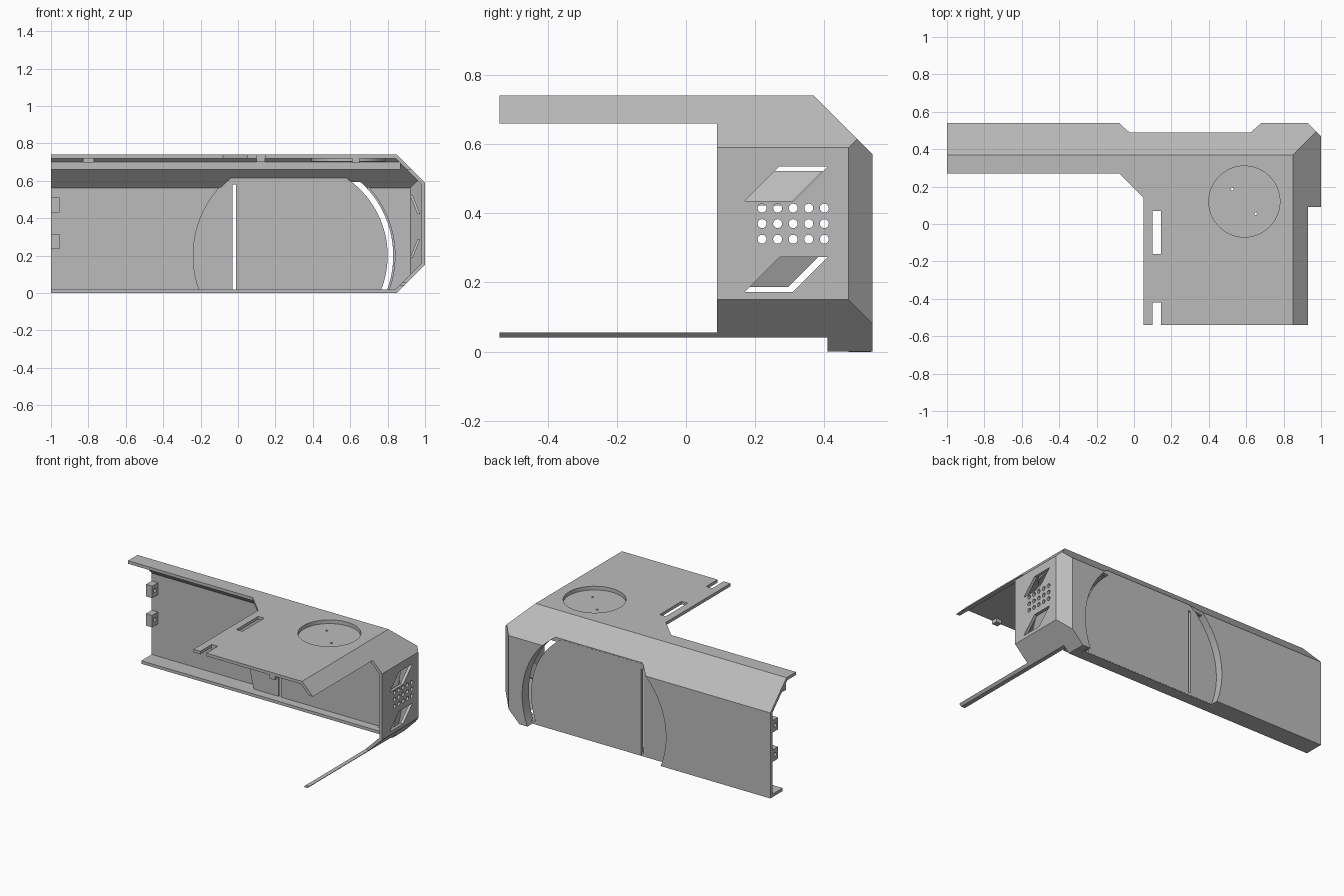
import bpy, bmesh, math
from mathutils import Vector

old = bpy.data.objects.get("Cube")
if old:
    bpy.data.objects.remove(old)

grey = bpy.data.materials.new("plain_grey")
grey.use_nodes = True
colour = (0.5, 0.5, 0.5, 1)
grey.diffuse_color = colour
grey.node_tree.nodes["Principled BSDF"].inputs["Base Color"].default_value = colour


def make(name, bm):
    bmesh.ops.recalc_face_normals(bm, faces=bm.faces)
    mesh = bpy.data.meshes.new(name)
    bm.to_mesh(mesh)
    bm.free()
    mesh.materials.append(grey)
    obj = bpy.data.objects.new(name, mesh)
    bpy.context.collection.objects.link(obj)
    return obj


def prism(name, points, axis, low, high):
    """Extrude a flat outline along axis x, y or z."""
    place = {"x": lambda a, b, c: (c, a, b),
             "y": lambda a, b, c: (a, c, b),
             "z": lambda a, b, c: (a, b, c)}[axis]
    bm = bmesh.new()
    face = bm.faces.new([bm.verts.new(place(a, b, low)) for a, b in points])
    grown = bmesh.ops.extrude_face_region(bm, geom=[face])
    moved = [g for g in grown["geom"] if isinstance(g, bmesh.types.BMVert)]
    bmesh.ops.translate(bm, verts=moved, vec=place(0, 0, high - low))
    return make(name, bm)


def box(name, x, y, z):
    return prism(name, [(x[0], y[0]), (x[1], y[0]), (x[1], y[1]), (x[0], y[1])], "z", *z)


def arc(cx, cy, r, start, end, steps):
    return [(cx + r * math.cos(start + (end - start) * i / steps),
             cy + r * math.sin(start + (end - start) * i / steps)) for i in range(steps + 1)]


def circle(cx, cy, r, steps=48):
    return arc(cx, cy, r, 0, math.tau, steps)[:-1]


def cut(obj, cutters):
    """Subtract the cutters, bake the result and remove them."""
    for c in cutters:
        c.hide_render = True
        mod = obj.modifiers.new("cut", "BOOLEAN")
        mod.operation = "DIFFERENCE"
        mod.solver = "EXACT"
        mod.object = c
    bpy.context.view_layer.update()
    graph = bpy.context.evaluated_depsgraph_get()
    mesh = bpy.data.meshes.new_from_object(obj.evaluated_get(graph))
    obj.modifiers.clear()
    obj.data = mesh
    for c in cutters:
        bpy.data.objects.remove(c)


def chamfered_block(name, inset, left, front):
    """Box with bevelled planes, shrunk by inset on the closed sides."""
    bm = bmesh.new()
    bmesh.ops.create_cube(bm, size=8)
    planes = [((1, 0, 0), 1), ((0, 1, 0), 0.54), ((0, 0, 1), 0.74), ((0, 0, -1), 0),
              ((0, 1, 1), 1.11), ((1, 0, 1), 1.59), ((1, 0, -1), 0.85), ((1, 1, 0), 1.47)]
    cuts = [(Vector(n).normalized(), d / Vector(n).length - inset) for n, d in planes]
    cuts += [(Vector((-1, 0, 0)), left), (Vector((0, -1, 0)), front)]
    for n, d in cuts:
        bmesh.ops.bisect_plane(bm, geom=bm.verts[:] + bm.edges[:] + bm.faces[:],
                               plane_co=n * d, plane_no=n, clear_outer=True)
        bmesh.ops.holes_fill(bm, edges=[e for e in bm.edges if e.is_boundary])
    return make(name, bm)


# Folded outer shell, open at the front and at one end
shell = chamfered_block("outer_shell", 0, 1, 0.54)
cutters = [chamfered_block("inside", 0.02, 1.2, 0.7)]
cutters.append(prism("front_corner_cut", [(-1.1, -0.7), (0.05, -0.7), (0.05, 0.14),
                                          (-0.08, 0.27), (-1.1, 0.27)], "z", -0.1, 0.9))
cutters.append(box("side_opening", (0, 1.1), (-0.7, 0.09), (0.055, 0.66)))
cutters.append(box("floor_opening", (-1.1, 1.1), (-0.7, 0.41), (-0.1, 0.04)))

# Round recess in the back wall and round well in the top
WX, WZ, WR = 0.3, 0.2, 0.53
cutters.append(prism("back_recess", circle(WX, WZ, WR, 96), "y", 0.488, 0.7))
cutters.append(prism("top_well", circle(0.59, 0.12, 0.19, 64), "z", 0.69, 0.8))

# Slots in the top plate
for y0, y1 in ((-0.16, 0.07), (-0.6, -0.42)):
    cutters.append(box("slot", (0.1, 0.145), (y0, y1), (0.65, 0.8)))

# Vents in the end panel
for row in range(3):
    for col in range(5):
        cutters.append(prism("vent_hole", circle(0.22 + 0.045 * col, 0.325 + 0.045 * row, 0.013, 16),
                             "x", 0.93, 1.1))


def slanted(z, dy=0, dz=0):
    return [(0.17 + dy, z + dz), (0.31 + dy, z + dz), (0.41 + dy, z + 0.1 + dz), (0.27 + dy, z + 0.1 + dz)]


for z in (0.173, 0.435):
    cutters.append(prism("vent_window", slanted(z), "x", 0.93, 1.1))
cut(shell, cutters)

# Louvres leaning inwards behind the slanted vents
for name, z, shift, hinge, slope in (("upper_louvre", 0.435, -0.012, 0.42, 0.4),
                                     ("lower_louvre", 0.173, 0.014, 0.29, -0.4)):
    louvre = prism(name, slanted(z, -0.014, shift), "x", 0.96, 0.975)
    for v in louvre.data.vertices:
        v.co.x -= slope * (v.co.z - hinge)

# Recessed wheel panel, with an open gap along one side
low, top, inner, outer = 0.003, 0.615, 0.5, 0.535


def angle(z, r):
    return math.asin((z - WZ) / r)


outline = arc(WX, WZ, inner, angle(low, inner), angle(top, inner), 24)
outline += arc(WX, WZ, outer, math.pi - angle(top, outer), math.pi - angle(low, outer), 24)
panel = prism("recessed_panel", outline, "y", 0.468, 0.489)
cut(panel, [box("panel_slit", (-0.03, -0.012), (0.4, 0.6), (-0.1, 0.58))])

# Rims joining the recess to the back wall
a0, a1 = angle(low, WR), angle(0.56, WR)
for name, s, e in (("rim_left", a0, a1), ("rim_right", math.pi - a0, math.pi - a1)):
    band = arc(WX, WZ, WR, s, e, 24) + arc(WX, WZ, WR + 0.012, e, s, 24)
    prism(name, band, "y", 0.47, 0.535)

# Shallow cup under the round well, with two pin holes
cup = prism("well_cup", circle(0.59, 0.12, 0.198, 64), "z", 0.702, 0.73)
cut(cup, [prism("well", circle(0.59, 0.12, 0.19, 64), "z", 0.715, 0.8),
          prism("pin", circle(0.525, 0.185, 0.007, 12), "z", 0.6, 0.8),
          prism("pin", circle(0.65, 0.055, 0.007, 12), "z", 0.6, 0.8)])

# Stiffening rib below the back fold
box("fold_rib", (-0.999, 0.87), (0.375, 0.405), (0.66, 0.7))

# Drilled mounting blocks at the open end
for name, z in (("lower_block", 0.235), ("upper_block", 0.43)):
    block = box(name, (-1, -0.955), (0.46, 0.525), (z, z + 0.08))
    cut(block, [prism("bore", circle(0.49, z + 0.04, 0.013, 16), "x", -1.1, -0.9)])

# Small tabs under the top plate
box("front_tab", (0.61, 0.65), (-0.539, -0.5), (0.695, 0.725))
box("slot_tab", (0.1, 0.145), (-0.42, -0.4), (0.7, 0.725))
box("end_clip", (-0.83, -0.77), (0.34, 0.38), (0.698, 0.725))

# Smooth only the round edges
for obj in bpy.context.collection.objects:
    if obj.type == "MESH" and grey.name in obj.data.materials:
        bpy.ops.object.select_all(action="DESELECT")
        obj.select_set(True)
        bpy.context.view_layer.objects.active = obj
        bpy.ops.object.shade_smooth_by_angle(angle=math.radians(25))
